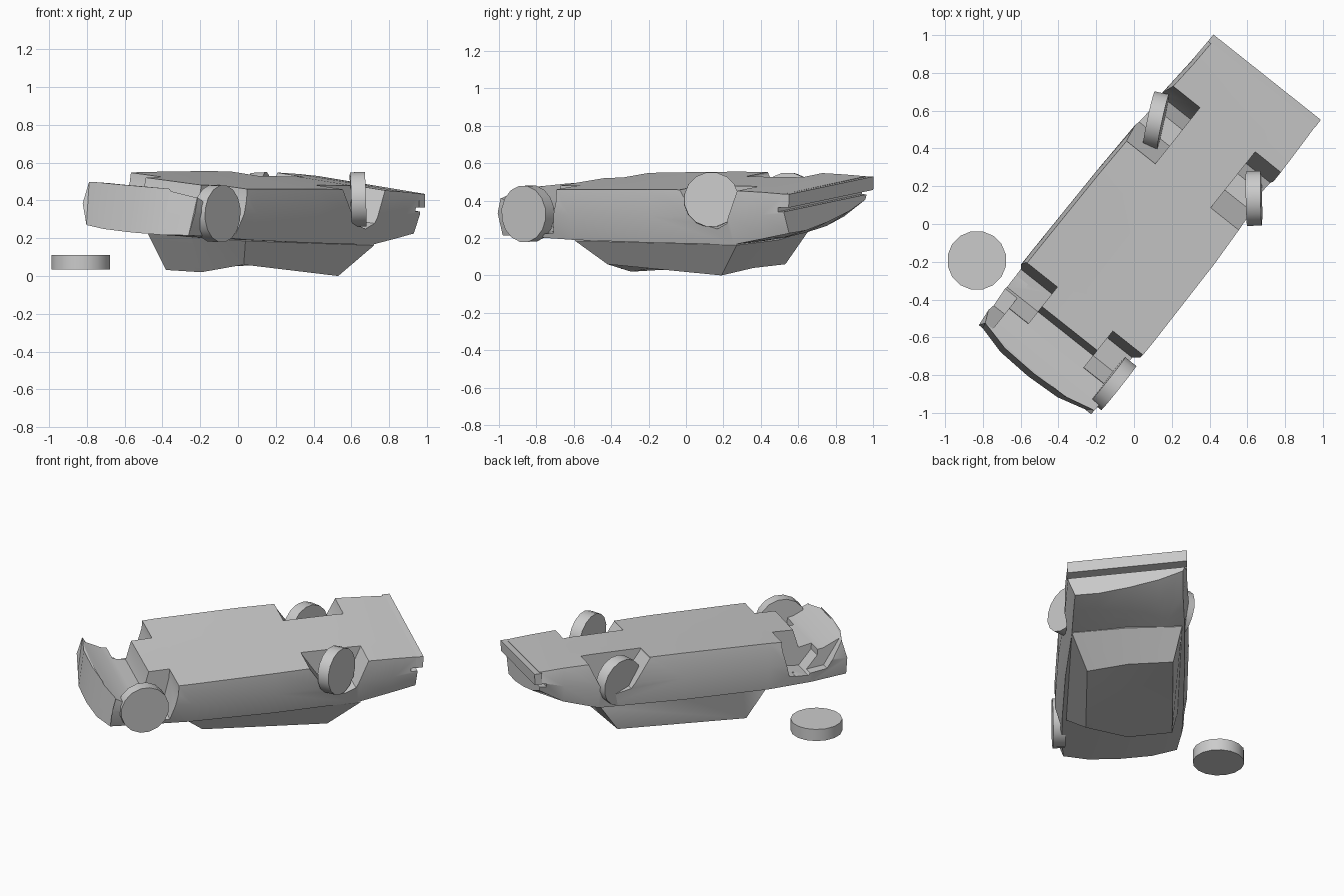
import bpy, bmesh, math
from mathutils import Vector

if "Cube" in bpy.data.objects:
    bpy.data.objects.remove(bpy.data.objects["Cube"])

# Car frame: u runs along the car, v across it, z is world height
UX, UY = 0.622, 0.783


def world(u, v, z):
    return Vector((u * UX + v * UY, u * UY - v * UX, z))


grey = bpy.data.materials.new("plain grey")
grey.diffuse_color = (0.6, 0.6, 0.6, 1)
grey.use_nodes = True
grey.node_tree.nodes["Principled BSDF"].inputs["Base Color"].default_value = grey.diffuse_color


def make_object(name, points, faces, smooth=None):
    bm = bmesh.new()
    verts = [bm.verts.new(p) for p in points]
    for f in faces:
        bm.faces.new([verts[i] for i in f])
    bmesh.ops.triangulate(bm, faces=[f for f in bm.faces if len(f.verts) > 4])
    bmesh.ops.recalc_face_normals(bm, faces=bm.faces)
    mesh = bpy.data.meshes.new(name)
    bm.to_mesh(mesh)
    bm.free()
    mesh.materials.append(grey)
    obj = bpy.data.objects.new(name, mesh)
    bpy.context.collection.objects.link(obj)
    if smooth:
        shade(obj, smooth)
    return obj


def shade(obj, degrees):
    bpy.ops.object.select_all(action='DESELECT')
    obj.select_set(True)
    bpy.context.view_layer.objects.active = obj
    bpy.ops.object.shade_smooth_by_angle(angle=math.radians(degrees))


def bridge(rings, n):
    return [(r * n + i, r * n + (i + 1) % n, (r + 1) * n + (i + 1) % n, (r + 1) * n + i)
            for r in range(rings - 1) for i in range(n)]


def slab(name, profile, v0, v1, slope=-0.115):
    """Profile in (u, z) extruded across the car, sheared to follow its roll."""
    n = len(profile)
    pts = [world(u, v, z + slope * (v - 0.065)) for v in (v0, v1) for u, z in profile]
    return make_object(name, pts, bridge(2, n) + [tuple(range(n)), tuple(range(n, 2 * n))])


def combine(target, other, operation='DIFFERENCE'):
    other.hide_render = True
    mod = target.modifiers.new("combine", 'BOOLEAN')
    mod.operation = operation
    mod.solver = 'EXACT'
    mod.object = other
    bpy.context.view_layer.objects.active = target
    bpy.ops.object.modifier_apply(modifier=mod.name)
    bpy.data.objects.remove(other)


# Body: u, left v, right v, underside left/right z, shoulder left/right z
stations = [
    (-0.93, -0.31, 0.45, 0.50, 0.45, 0.27, 0.215),
    (-0.70, -0.335, 0.465, 0.54, 0.46, 0.255, 0.205),
    (-0.43, -0.335, 0.47, 0.55, 0.46, 0.24, 0.19),
    (0.10, -0.33, 0.465, 0.555, 0.46, 0.24, 0.175),
    (0.64, -0.315, 0.44, 0.55, 0.455, 0.25, 0.165),
    (0.86, -0.30, 0.435, 0.54, 0.445, 0.315, 0.20),
    (1.01, -0.295, 0.43, 0.53, 0.435, 0.405, 0.225),
]
across = [0, 0.22, 0.5, 0.78, 1]
bow = [0, 0.8, 1, 0.8, 0]
points = []
for i, (u, vl, vr, pl, pr, sl, sr) in enumerate(stations):
    first = i == 0
    b = -0.05 if first else 0
    lean = 0.03 if first else 0
    crown = 0.03 if u > 0.8 else 0.012
    a0 = vl + 0.02
    under = [world(u + lean + b * k, a0 + (vr - a0) * t, pl + (pr - pl) * t)
             for t, k in zip(across, bow)]
    s0, s1 = vl + 0.025, vr - 0.045
    low = [world(u + b * k, s0 + (s1 - s0) * t, sl + (sr - sl) * t - crown * k)
           for t, k in zip(across, bow)]
    mid_r = world(u, vr - 0.002, pr + (sr - pr) * 0.5)
    mid_l = world(u, vl, pl + (sl - pl) * 0.5)
    points += under + [mid_r] + low[::-1] + [mid_l]

n = 12
faces = bridge(len(stations), n)
for base in (0, (len(stations) - 1) * n):
    faces += [(base + i, base + i + 1, base + 9 - i, base + 10 - i) for i in range(4)]
    faces += [(base, base + 10, base + 11), (base + 4, base + 5, base + 6)]
body = make_object("car_body", points, faces)

# Crushed cabin resting on the roof, with a dented roof panel
hidden = [(-0.43, -0.26, 0.31), (-0.47, 0.06, 0.29), (-0.44, 0.38, 0.26),
          (0.62, 0.38, 0.24), (0.64, 0.06, 0.28), (0.60, -0.26, 0.32)]
belt = [(-0.43, -0.275, 0.235), (-0.47, 0.06, 0.205), (-0.44, 0.40, 0.185),
        (0.66, 0.395, 0.162), (0.68, 0.06, 0.19), (0.62, -0.275, 0.24)]
roof = [(-0.31, -0.24, 0.032), (-0.35, 0.03, 0.02), (-0.31, 0.285, 0.06),
        (0.478, 0.297, 0.0), (0.50, 0.05, 0.04), (0.50, -0.225, 0.06)]
dent = [(0.05, 0.03, 0.075)]
cabin_faces = bridge(3, 6) + [(0, 1, 4, 5), (1, 2, 3, 4)]
cabin_faces += [(12 + i, 12 + (i + 1) % 6, 18) for i in range(6)]
cabin = make_object("cabin", [world(*p) for p in hidden + belt + roof + dent], cabin_faces)
combine(body, cabin, 'UNION')

# Wheel arches, sunken front pan, missing left wing and rear bumper gap
front_arch = [(-0.505, 0.8), (-0.515, 0.45), (-0.56, 0.27), (-0.68, 0.26), (-0.76, 0.36), (-0.78, 0.8)]
rear_arch = [(0.71, 0.8), (0.70, 0.5), (0.62, 0.32), (0.55, 0.29), (0.44, 0.32), (0.32, 0.5), (0.31, 0.8)]
for arch in (front_arch, rear_arch):
    combine(body, slab("arch_cutter", arch, -0.6, -0.11))
    combine(body, slab("arch_cutter", arch, 0.265, 0.8))
combine(body, slab("wing_cutter", [(-0.60, 0.8), (-0.60, 0.262), (-0.80, 0.29),
                                   (-0.90, 0.455), (-0.90, 0.8)], -0.6, -0.24))
combine(body, slab("pan_cutter", [(-0.64, 0.8), (-0.645, 0.5), (-0.68, 0.38), (-0.80, 0.405),
                                  (-0.94, 0.475), (-0.94, 0.8)], -0.6, 0.8))
combine(body, slab("gap_cutter", [(0.97, 0.388), (1.2, 0.388), (1.2, 0.41), (0.97, 0.41)],
                   -0.6, 0.8, -0.131))
shade(body, 28)

# Rear bumper bar
slab("rear_bumper", [(1.0, 0.41), (1.044, 0.41), (1.047, 0.482), (1.0, 0.483)],
     -0.295, 0.432, -0.131)


# Wheels, one of them torn off and lying flat
def wheel(name, centre, axis, radius, width):
    q = Vector(axis).to_track_quat('Z', 'Y')
    sides = 16
    pts = []
    for h in (-width / 2, width / 2):
        for i in range(sides):
            a = 2 * math.pi * (i + 0.5) / sides
            pts.append(Vector(centre) + q @ Vector((radius * math.cos(a), radius * math.sin(a), h)))
    make_object(name, pts, bridge(2, sides) + [tuple(range(sides)), tuple(range(sides, 2 * sides))], 35)


wheel("rear_left_wheel", (0.117, 0.55, 0.40), (0.98, -0.21, 0.05), 0.15, 0.078)
wheel("rear_right_wheel", (0.635, 0.135, 0.405), (1, 0.02, 0.03), 0.147, 0.078)
wheel("front_right_wheel", (-0.11, -0.845, 0.33), (UY, -UX, -0.03), 0.152, 0.075)
wheel("loose_wheel", (-0.832, -0.193, 0.073), (0, 0, 1), 0.157, 0.078)
